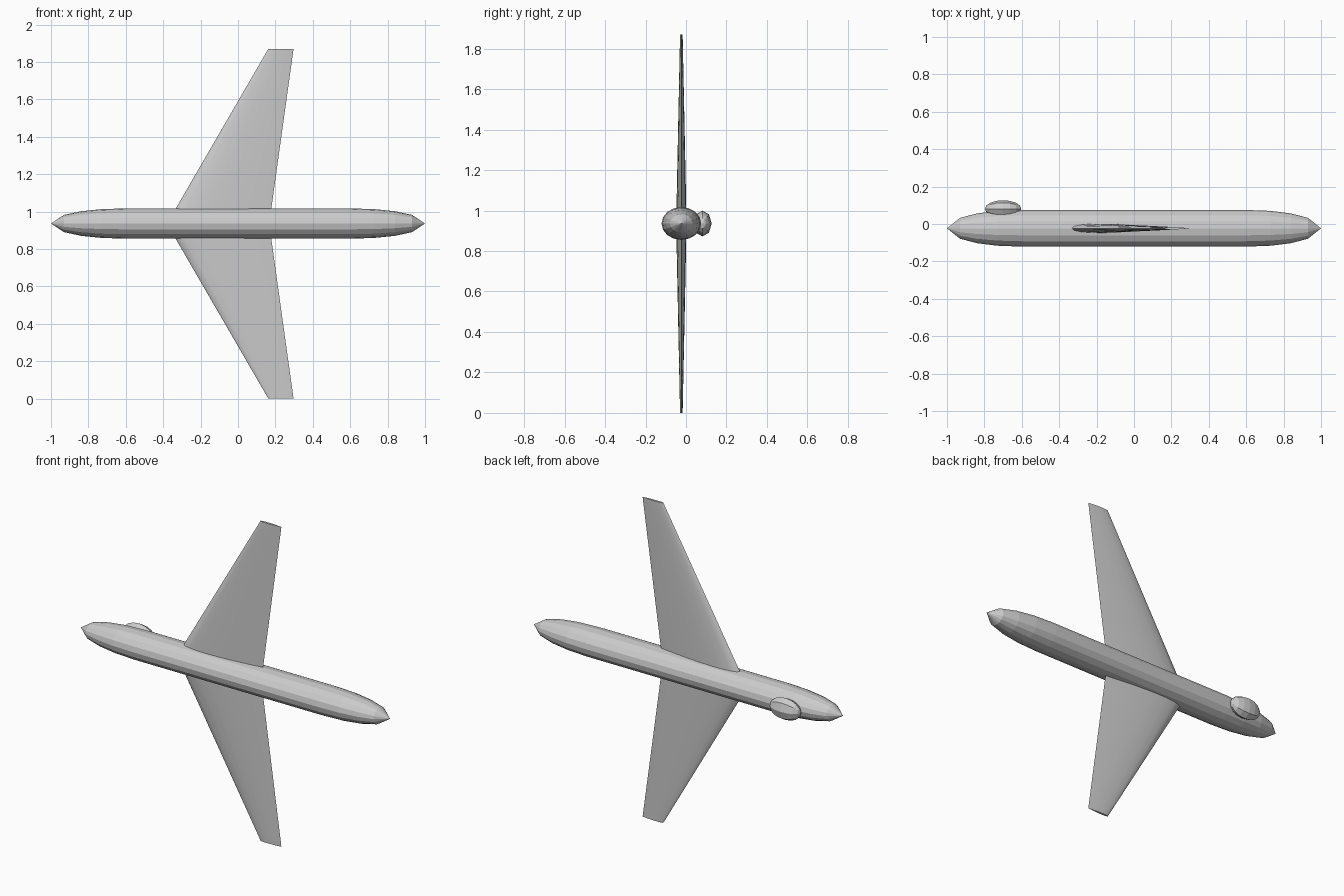
import bpy, bmesh, math

if "Cube" in bpy.data.objects:
    bpy.data.objects.remove(bpy.data.objects["Cube"])

CY, CZ = -0.023, 0.936


def finish(bm, name, smooth=None):
    bmesh.ops.recalc_face_normals(bm, faces=bm.faces[:])
    mesh = bpy.data.meshes.new(name)
    bm.to_mesh(mesh)
    bm.free()
    ob = bpy.data.objects.new(name, mesh)
    bpy.context.collection.objects.link(ob)
    if smooth:
        bpy.ops.object.select_all(action='DESELECT')
        ob.select_set(True)
        bpy.context.view_layer.objects.active = ob
        bpy.ops.object.shade_smooth_by_angle(angle=math.radians(smooth))
    return ob


def bridge(bm, a, b):
    n = len(a)
    for i in range(n):
        j = (i + 1) % n
        bm.faces.new((a[i], a[j], b[j], b[i]))


def fan(bm, ring, tip):
    for i in range(len(ring)):
        bm.faces.new((ring[i], ring[(i + 1) % len(ring)], tip))


# Fuselage: straight elliptical tube with rounded, pointed ends
def fuselage():
    bm = bmesh.new()
    nose = [(0.93, 0.57), (0.84, 0.81), (0.73, 0.95), (0.6, 1.0)]
    stations = [(-x, r) for x, r in nose] + nose[::-1]
    sides = 16
    rings = []
    for x, r in stations:
        rings.append([bm.verts.new((x,
                                    CY + 0.098 * r * math.cos(2 * math.pi * i / sides),
                                    CZ + 0.081 * r * math.sin(2 * math.pi * i / sides)))
                      for i in range(sides)])
    for a, b in zip(rings, rings[1:]):
        bridge(bm, a, b)
    fan(bm, rings[0], bm.verts.new((-1, CY, CZ)))
    fan(bm, rings[-1], bm.verts.new((1, CY, CZ)))
    finish(bm, "fuselage")


# Tapered swept wing with a thin symmetric aerofoil, one per side
def wing(name, side):
    def half_thickness(t):
        return 5 * (0.2969 * math.sqrt(t) - 0.126 * t - 0.3516 * t**2
                    + 0.2843 * t**3 - 0.1036 * t**4)

    steps = 10
    ts = [(1 - math.cos(math.pi * i / steps)) / 2 for i in range(steps + 1)]
    loop = [(t, half_thickness(t)) for t in ts[:-1]] + [(1, 0)]
    loop += [(t, -half_thickness(t)) for t in ts[-2:0:-1]]
    bm = bmesh.new()
    sections = []
    for z, lead, trail, thick in ((0, -0.38, 0.167, 0.052), (0.935, 0.162, 0.297, 0.013)):
        sections.append([bm.verts.new((lead + t * (trail - lead), CY + h * thick,
                                       CZ + side * z)) for t, h in loop])
    bridge(bm, *sections)
    for s in sections:
        bm.faces.new(s)
    bmesh.ops.translate(bm, verts=bm.verts[:], vec=(0, 0, 0.935 - CZ))
    finish(bm, name, 30)


# Canopy: small faceted ellipsoid set into the fuselage
def canopy():
    bm = bmesh.new()
    bmesh.ops.create_uvsphere(bm, u_segments=8, v_segments=8, radius=1)
    for v in bm.verts:
        x, y, z = v.co
        v.co = (-0.70 + 0.097 * z, 0.081 + 0.046 * y, CZ + 0.064 * x)
    finish(bm, "canopy")


fuselage()
wing("upper_wing", 1)
wing("lower_wing", -1)
canopy()
